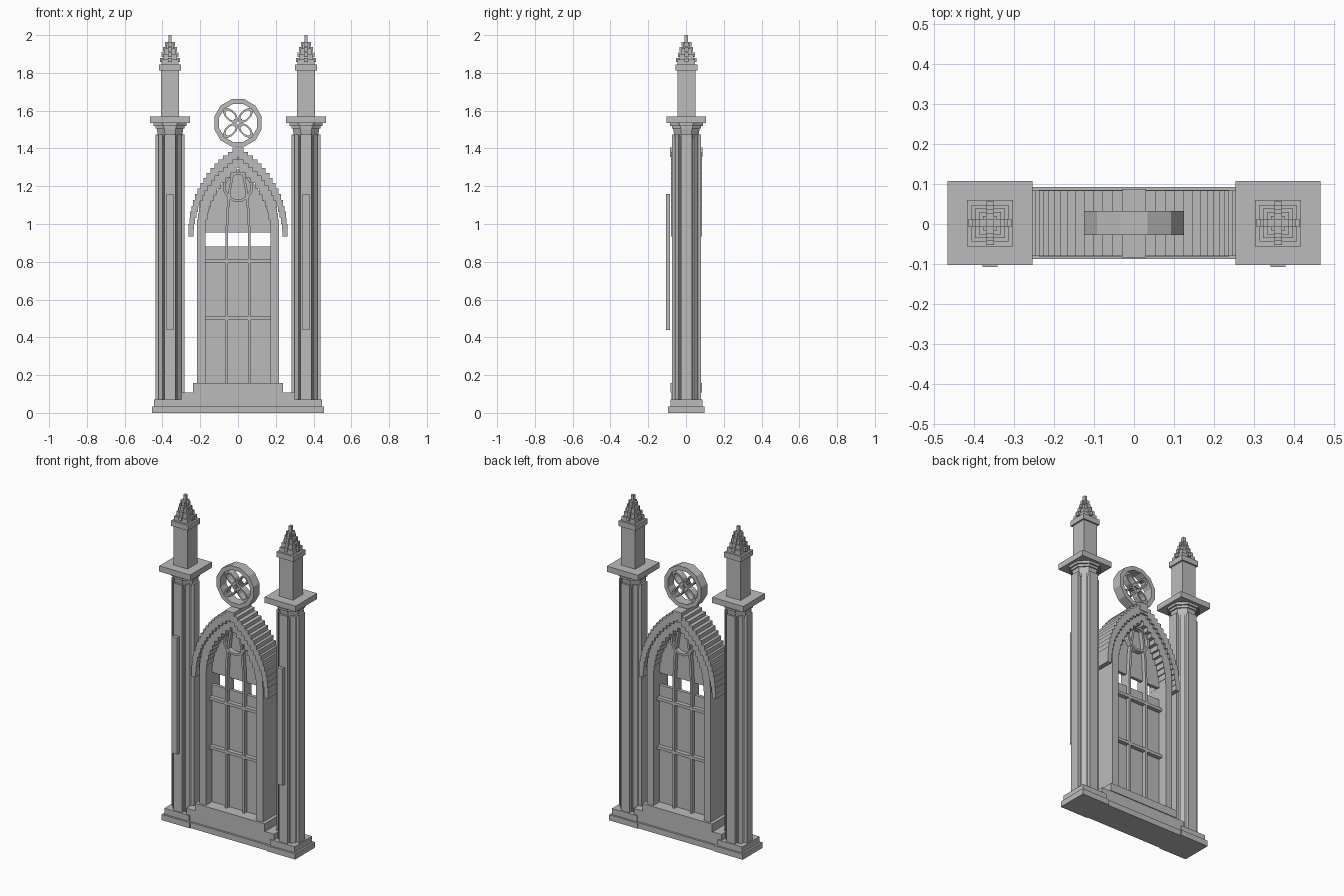
import bpy, bmesh, math

if "Cube" in bpy.data.objects:
    bpy.data.objects.remove(bpy.data.objects["Cube"])

Y0 = 0.002  # depth centre of the masonry
stone = bpy.data.materials.new("grey stone")
stone.diffuse_color = (0.5, 0.5, 0.5, 1)
stone.use_nodes = True
stone.node_tree.nodes["Principled BSDF"].inputs["Base Color"].default_value = stone.diffuse_color


def part(name, build):
    """Make one object from a function that fills a bmesh."""
    bm = bmesh.new()
    build(bm)
    bmesh.ops.recalc_face_normals(bm, faces=bm.faces)
    me = bpy.data.meshes.new(name)
    bm.to_mesh(me)
    bm.free()
    me.materials.append(stone)
    ob = bpy.data.objects.new(name, me)
    bpy.context.collection.objects.link(ob)
    return ob


def prism(bm, pts, d):
    """Extrude an x,z outline through half depth d."""
    a = [bm.verts.new((x, Y0 - d, z)) for x, z in pts]
    b = [bm.verts.new((x, Y0 + d, z)) for x, z in pts]
    bm.faces.new(a)
    bm.faces.new(b[::-1])
    n = len(pts)
    for i in range(n):
        j = (i + 1) % n
        bm.faces.new((a[i], b[i], b[j], a[j]))


def box(bm, x0, x1, z0, z1, d):
    prism(bm, [(x0, z0), (x1, z0), (x1, z1), (x0, z1)], d)


def ring(bm, cx, cz, ro, ri, d, n, turn=0.0, squash=1.0, ang=0.0):
    """Faceted ring facing the front; squash and ang make a tilted oval."""
    loops = []
    for r, y in ((ro, -d), (ro, d), (ri, d), (ri, -d)):
        loop = []
        for i in range(n):
            t = 2 * math.pi * i / n + turn
            u, v = r * math.cos(t), r * math.sin(t) * squash
            loop.append(bm.verts.new((cx + u * math.cos(ang) - v * math.sin(ang), Y0 + y,
                                      cz + u * math.sin(ang) + v * math.cos(ang))))
        loops.append(loop)
    for k in range(4):
        p, q = loops[k], loops[(k + 1) % 4]
        for i in range(n):
            j = (i + 1) % n
            bm.faces.new((p[i], p[j], q[j], q[i]))


def octagon(bm, cx, stages):
    """Stack of eight-sided levels given as (apothem, z)."""
    rows = []
    for ap, z in stages:
        r = ap / math.cos(math.pi / 8)
        rows.append([bm.verts.new((cx + r * math.cos(math.pi * (i + .5) / 4),
                                   Y0 + r * math.sin(math.pi * (i + .5) / 4), z)) for i in range(8)])
    bm.faces.new(rows[0][::-1])
    bm.faces.new(rows[-1])
    for a, b in zip(rows, rows[1:]):
        for i in range(8):
            j = (i + 1) % 8
            bm.faces.new((a[i], a[j], b[j], b[i]))


def arc(half, spring, apex, n):
    """Right half of a pointed arch, from springing to apex."""
    h = apex - spring
    c = (h * h - half * half) / (2 * half)
    r = half + c
    top = math.asin(h / r)
    return [(r * math.cos(top * i / n) - c, spring + r * math.sin(top * i / n)) for i in range(n + 1)]


# columns
for cx, side in ((-0.36, "left"), (0.36, "right")):
    def base(bm):
        box(bm, cx - .096, cx + .096, 0, .035, .096)
        box(bm, cx - .085, cx + .085, .035, .072, .085)

    def shaft(bm):
        octagon(bm, cx, [(.061, .07), (.061, 1.48)])
        for k in range(8):  # raised ribs on all eight faces
            a = k * math.pi / 4
            w, out = (.029, .077) if k % 2 == 0 else (.014, .072)
            v = []
            for z in (.07, 1.475):
                for r, s in ((.05, -w), (out, -w), (out, w), (.05, w)):
                    v.append(bm.verts.new((cx + r * math.cos(a) - s * math.sin(a),
                                           Y0 + r * math.sin(a) + s * math.cos(a), z)))
            bm.faces.new(v[:4])
            bm.faces.new(v[4:])
            for i in range(4):
                j = (i + 1) % 4
                bm.faces.new((v[i], v[j], v[j + 4], v[i + 4]))

    def capital(bm):
        octagon(bm, cx, [(.062, 1.45), (.07, 1.505), (.077, 1.505), (.077, 1.52), (.087, 1.52), (.087, 1.536)])
        box(bm, cx - .106, cx + .106, 1.535, 1.57, .105)

    def pier(bm):
        box(bm, cx - .048, cx + .048, 1.57, 1.815, .048)

    def spire(bm):
        box(bm, cx - .058, cx + .058, 1.812, 1.845, .058)
        levels = [(.046, 1.845, 1.872), (.037, 1.872, 1.9), (.028, 1.9, 1.928),
                  (.018, 1.928, 1.955), (.009, 1.955, 2.0)]
        for h, z0, z1 in levels:
            box(bm, cx - h, cx + h, z0, z1, h)
        for h, z0, z1 in levels[:4]:  # leaf knobs on the four sides
            box(bm, cx - h - .008, cx + h + .008, z0 + .012, z1 + .008, .01)
            box(bm, cx - .01, cx + .01, z0 + .012, z1 + .008, h + .008)

    part(side + "_column_base", base)
    part(side + "_column_shaft", shaft)
    part(side + "_capital", capital)
    part(side + "_pier", pier)
    part(side + "_spire", spire)
    strip = part(side + "_front_strip", lambda bm: box(bm, cx - .019, cx + .019, .44, 1.16, .0115))
    strip.location.y = -.0975

# plinth and sill
def plinth(bm):
    box(bm, -.3, .3, 0, .035, .09)
    box(bm, -.3, .3, .035, .108, .078)
part("plinth", plinth)
part("sill", lambda bm: box(bm, -.238, .238, .108, .157, .083))


# stepped hood over the arch
def hood(bm):
    pts = arc(.262, .935, 1.4, 17)
    for (x0, z0), (x1, z1) in zip(pts, pts[1:]):
        for s in (-1, 1):
            t = z0 / 1.4  # overlap grows as the curve flattens
            lo = z0 - (.026 * max(0, (t - .75) / .25) if z0 > .94 else 0)
            a, b = max(x1 - .026, 0), x0
            box(bm, min(s * a, s * b), max(s * a, s * b), lo, z1, .082)
part("hood_mould", hood)
part("keystone", lambda bm: box(bm, -.03, .03, 1.355, 1.405, .086))


# door frame: straight jambs and stepped arch
def frame(bm):
    for s in (-1, 1):
        box(bm, min(s * .172, s * .217), max(s * .172, s * .217), .155, .955, .07)
    outer, inner = arc(.217, .955, 1.365, 14), arc(.172, .955, 1.29, 40)
    for (x0, z0), (x1, z1) in zip(outer, outer[1:]):
        zm = (z0 + z1) / 2
        xi = min(inner, key=lambda p: abs(p[1] - zm))[0] if zm < 1.29 else 0
        for s in (-1, 1):
            box(bm, min(s * xi, s * x0), max(s * xi, s * x0), z0, z1, .07)
part("arch_frame", frame)


# infill panels below and above the open band
def panels(bm):
    box(bm, -.172, .172, .155, .88, .01)
    half = arc(.174, .955, 1.292, 12)
    prism(bm, half + [(-x, z) for x, z in half[-2::-1]], .01)
part("panels", panels)


# mullions curve inward above the springing
def bars(bm):
    path = [(.06, .155), (.06, .955), (.054, 1.08), (.042, 1.19), (.026, 1.275)]
    w = .0065
    for s in (-1, 1):
        pts = [(s * (x + w), z) for x, z in path] + [(s * (x - w), z) for x, z in path[::-1]]
        prism(bm, pts, .035)
    for z in (.502, .803):
        box(bm, -.172, .172, z - .009, z + .009, .035)
part("window_bars", bars)
part("arch_ring", lambda bm: ring(bm, 0, 1.195, .08, .066, .04, 12, math.pi / 12))


# rosette on the apex
def rosette(bm):
    r = .13
    ring(bm, 0, 1.535, r, .104, .03, 12, math.pi / 12)
    for k in range(4):
        a = math.pi / 4 + k * math.pi / 2
        ring(bm, .056 * math.cos(a), 1.535 + .056 * math.sin(a), .05, .034, .02, 10, 0, .55, a)
    for x in (-.014, .014):
        for z in (-.012, .012):
            box(bm, x - .008, x + .008, 1.535 + z - .008, 1.535 + z + .008, .02)
part("rosette", rosette)
